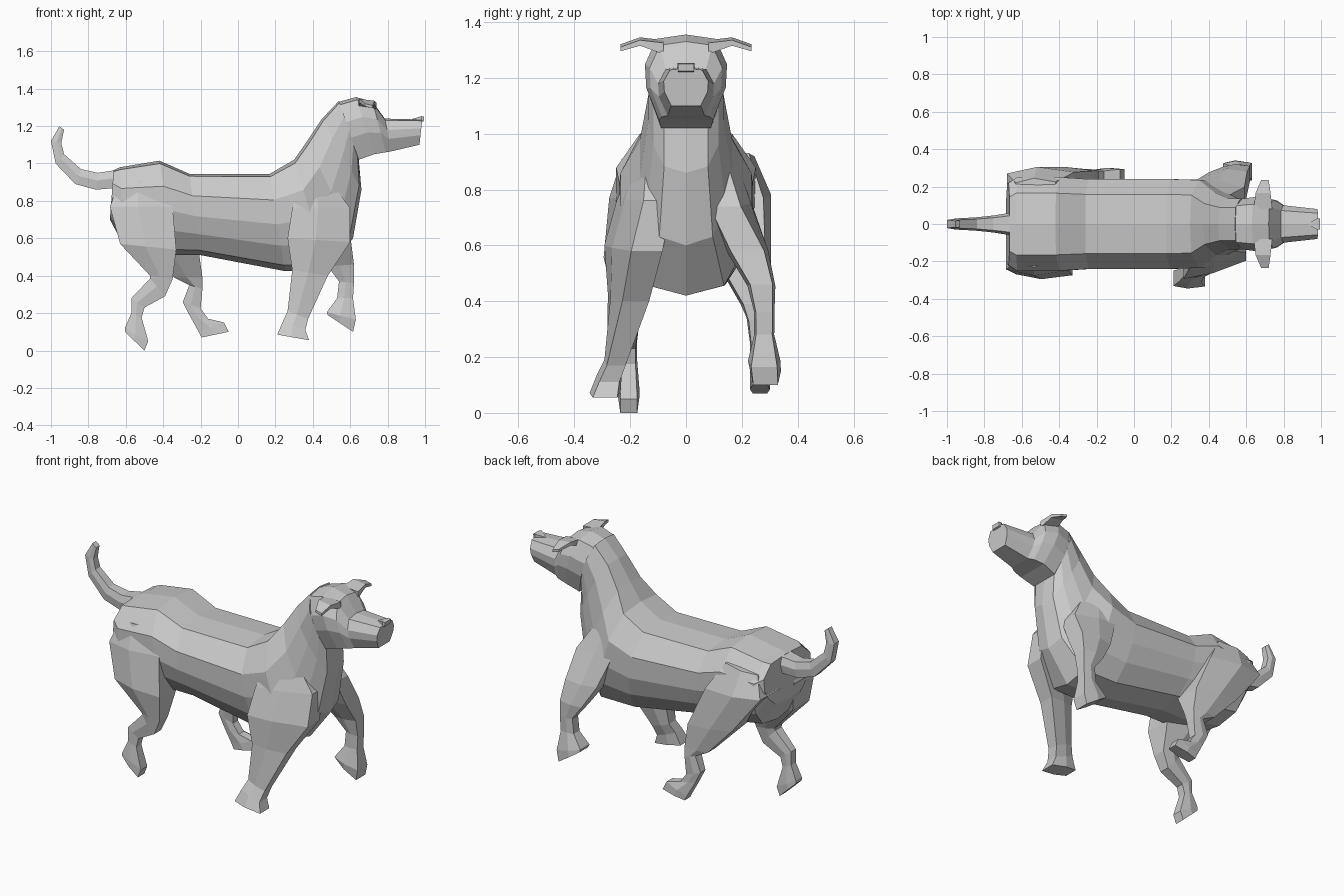
import bpy, bmesh
from mathutils import Vector

# Half cross-sections: (sideways fraction, fraction from first edge to second)
BODY = [(0, 0), (0.66, 0.03), (1, 0.27), (1, 0.52), (0.86, 0.74), (0.58, 0.94), (0, 1)]
HEAD = [(0, 0), (0.72, 0.05), (1, 0.35), (0.97, 0.62), (0.66, 1.0)]
LIMB = [(0.75, 0.0), (1, 0.45), (0.8, 1.0)]
BOX = [(1, 0.0), (1, 1.0)]


def loft(name, rings):
    """Skin closed loops of points into one flat-shaded solid."""
    bm = bmesh.new()
    loops = [[bm.verts.new(p) for p in r] for r in rings]
    n = len(loops[0])
    for a, b in zip(loops, loops[1:]):
        for i in range(n):
            j = (i + 1) % n
            bm.faces.new((a[i], a[j], b[j], b[i]))
    bm.faces.new(loops[0][::-1])
    bm.faces.new(loops[-1])
    bmesh.ops.recalc_face_normals(bm, faces=bm.faces)
    mesh = bpy.data.meshes.new(name)
    bm.to_mesh(mesh)
    bm.free()
    ob = bpy.data.objects.new(name, mesh)
    bpy.context.collection.objects.link(ob)
    return ob


def outline(name, section, stations):
    """Station: edge A (x, z), edge B (x, z), half width, centre y at A and at B."""
    rings = []
    for ax, az, bx, bz, w, *ys in stations:
        ys = ys or [0]
        a, b = Vector((ax, ys[0], az)), Vector((bx, ys[-1], bz))
        right = [a.lerp(b, t) + Vector((0, u * w, 0)) for u, t in section]
        left = [a.lerp(b, t) - Vector((0, u * w, 0)) for u, t in section if u]
        rings.append(right + left[::-1])
    return loft(name, rings)


# Torso and neck, from rump to throat
outline("torso", BODY, [
    (-0.665, 0.965, -0.685, 0.70, 0.22),
    (-0.63, 0.98, -0.61, 0.56, 0.25),
    (-0.42, 1.015, -0.34, 0.51, 0.25),
    (-0.26, 0.945, -0.20, 0.51, 0.24),
    (0.17, 0.945, 0.25, 0.425, 0.24),
    (0.30, 1.02, 0.48, 0.42, 0.235),
    (0.37, 1.12, 0.615, 0.60, 0.165),
    (0.45, 1.24, 0.66, 0.86, 0.135),
    (0.54, 1.335, 0.645, 1.03, 0.135)])

# Head and muzzle
outline("head", HEAD, [
    (0.54, 1.33, 0.645, 1.02, 0.135),
    (0.63, 1.355, 0.73, 1.05, 0.147),
    (0.72, 1.33, 0.79, 1.06, 0.13),
    (0.785, 1.24, 0.82, 1.065, 0.10),
    (0.985, 1.235, 0.97, 1.10, 0.08)])

# Nose
outline("nose", BOX, [
    (0.93, 1.237, 0.93, 1.22, 0.004),
    (0.98, 1.253, 0.98, 1.22, 0.03),
    (0.995, 1.25, 0.993, 1.225, 0.028)])

# Ears: thin flaps reaching sideways and drooping at the tip
for side, label in ((1, "left"), (-1, "right")):
    loft(label + "_ear", [
        [(x0, side * y, z), (x1, side * y, z - 0.01),
         (x1, side * y, z - d - 0.01), (x0, side * y, z - d)]
        for x0, x1, y, z, d in ((0.64, 0.74, 0.08, 1.335, 0.04),
                                (0.65, 0.73, 0.165, 1.345, 0.02),
                                (0.68, 0.72, 0.235, 1.32, 0.015))])

# Tail
outline("tail", LIMB, [
    (-0.62, 0.97, -0.64, 0.87, 0.065),
    (-0.75, 0.95, -0.76, 0.86, 0.045),
    (-0.84, 0.97, -0.87, 0.89, 0.035),
    (-0.93, 1.05, -0.975, 1.00, 0.03),
    (-0.945, 1.11, -1.00, 1.12, 0.027),
    (-0.93, 1.18, -0.955, 1.20, 0.02)])

# Hind legs: hip, thigh, knee, hock, foot
outline("right_hind_leg", LIMB, [
    (-0.63, 0.91, -0.42, 0.91, 0.10, -0.13),
    (-0.685, 0.77, -0.35, 0.77, 0.13, -0.145),
    (-0.63, 0.57, -0.33, 0.54, 0.105, -0.19),
    (-0.47, 0.40, -0.35, 0.38, 0.05, -0.205),
    (-0.47, 0.385, -0.39, 0.29, 0.04, -0.205),
    (-0.57, 0.28, -0.50, 0.23, 0.03, -0.205),
    (-0.57, 0.20, -0.515, 0.175, 0.03, -0.205),
    (-0.605, 0.12, -0.48, 0.05, 0.038, -0.205),
    (-0.605, 0.10, -0.50, 0.0, 0.038, -0.205)])
outline("left_hind_leg", LIMB, [
    (-0.63, 0.91, -0.42, 0.93, 0.10, 0.145),
    (-0.68, 0.79, -0.32, 0.77, 0.14, 0.165),
    (-0.50, 0.56, -0.21, 0.53, 0.10, 0.205),
    (-0.34, 0.39, -0.19, 0.39, 0.05, 0.245),
    (-0.26, 0.35, -0.19, 0.33, 0.038, 0.255),
    (-0.295, 0.26, -0.20, 0.225, 0.03, 0.26),
    (-0.26, 0.19, -0.16, 0.17, 0.03, 0.26),
    (-0.21, 0.10, -0.075, 0.15, 0.035, 0.265),
    (-0.195, 0.07, -0.05, 0.10, 0.035, 0.265)])

# Front legs: shoulder, elbow, wrist, foot; the front edge slants into the chest
outline("right_front_leg", LIMB, [
    (0.34, 0.92, 0.48, 0.93, 0.05, -0.14, -0.10),
    (0.29, 0.76, 0.60, 0.76, 0.065, -0.20, -0.10),
    (0.265, 0.60, 0.60, 0.58, 0.07, -0.24, -0.14),
    (0.29, 0.43, 0.48, 0.40, 0.06, -0.235, -0.18),
    (0.265, 0.21, 0.375, 0.17, 0.042, -0.25),
    (0.24, 0.155, 0.36, 0.11, 0.045, -0.275),
    (0.21, 0.085, 0.38, 0.055, 0.055, -0.29)])
outline("left_front_leg", LIMB, [
    (0.34, 0.90, 0.48, 0.92, 0.05, 0.15, 0.10),
    (0.33, 0.76, 0.59, 0.74, 0.07, 0.18, 0.14),
    (0.40, 0.58, 0.605, 0.58, 0.075, 0.22),
    (0.48, 0.45, 0.62, 0.46, 0.05, 0.27),
    (0.54, 0.37, 0.62, 0.36, 0.037, 0.28),
    (0.53, 0.28, 0.615, 0.28, 0.036, 0.28),
    (0.475, 0.205, 0.63, 0.165, 0.058, 0.28),
    (0.48, 0.19, 0.615, 0.10, 0.055, 0.285)])
